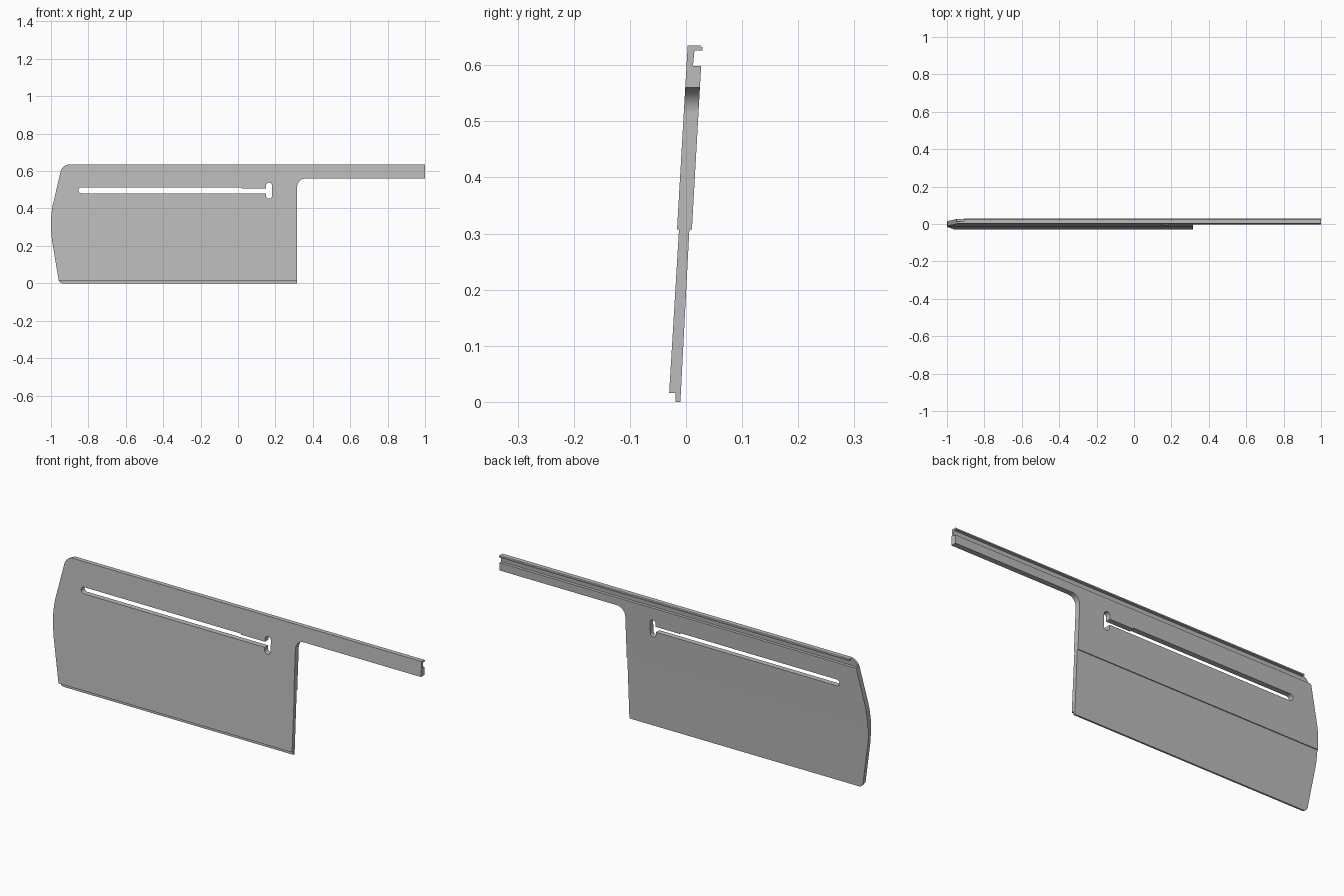
import bpy, bmesh, math
from mathutils import Vector

if "Cube" in bpy.data.objects:
    bpy.data.objects.remove(bpy.data.objects["Cube"], do_unlink=True)

grey = bpy.data.materials.new("plain_grey")
grey.use_nodes = True
grey.diffuse_color = (0.5, 0.5, 0.5, 1)
grey.node_tree.nodes["Principled BSDF"].inputs["Base Color"].default_value = (0.5, 0.5, 0.5, 1)


def prism(name, points, sweep):
    """Close a 3D outline and extrude it along the sweep vector."""
    bm = bmesh.new()
    face = bm.faces.new([bm.verts.new(p) for p in points])
    new = bmesh.ops.extrude_face_region(bm, geom=[face])["geom"]
    moved = [g for g in new if isinstance(g, bmesh.types.BMVert)]
    bmesh.ops.translate(bm, verts=moved, vec=Vector(sweep))
    bmesh.ops.recalc_face_normals(bm, faces=bm.faces)
    mesh = bpy.data.meshes.new(name)
    bm.to_mesh(mesh)
    bm.free()
    mesh.materials.append(grey)
    obj = bpy.data.objects.new(name, mesh)
    bpy.context.collection.objects.link(obj)
    return obj


def arc(cx, cz, r, start, end, n=10):
    angles = [math.radians(start + (end - start) * i / n) for i in range(n + 1)]
    return [(cx + r * math.cos(a), cz + r * math.sin(a)) for a in angles]


def front_prism(name, outline):
    return prism(name, [(x, -0.1, z) for x, z in outline], (0, 0.2, 0))


def cut(target, cutter, operation):
    cutter.hide_render = True
    mod = target.modifiers.new(cutter.name, "BOOLEAN")
    mod.object, mod.operation, mod.solver = cutter, operation, "EXACT"
    bpy.context.view_layer.objects.active = target
    bpy.ops.object.modifier_apply(modifier=mod.name)
    bpy.data.objects.remove(cutter, do_unlink=True)


# Leaning panel section with top lip, groove, mid step and bottom tongue
section = [(0.003, 0.635), (-0.016, 0.307), (-0.0125, 0.307), (-0.030, 0.016),
           (-0.019, 0.016), (-0.019, 0), (-0.010, 0), (0.006, 0.307),
           (0.0105, 0.307), (0.027, 0.599), (0.0125, 0.599), (0.015, 0.626),
           (0.029, 0.626), (0.029, 0.632), (0.025, 0.635)]
panel = prism("slotted_panel", [(-1.1, y, z) for y, z in section], (2.1, 0, 0))

# Outline: bowed left end, square right edge, filleted arm
outline = (arc(-0.90, 0.5855, 0.05, 90, 170)
           + arc(-0.4, 0.312, 0.6, 170, 190, 12)
           + arc(-0.935, 0.0245, 0.025, 190, 270)
           + [(0.316, -0.0005)]
           + arc(0.361, 0.515, 0.045, 180, 90)
           + [(1.1, 0.56), (1.1, 0.6355)])
cut(panel, front_prism("outline", outline), "INTERSECT")

# Long slot, slightly narrower near its right end
slot = arc(-0.837, 0.497, 0.016, 90, 270) + [(0.166, 0.481), (0.166, 0.508),
                                            (0.02, 0.508), (0.02, 0.513)]
cut(panel, front_prism("slot", slot), "DIFFERENCE")

# Upright rounded opening at the slot end
opening = arc(0.166, 0.522, 0.016, 0, 180) + arc(0.166, 0.468, 0.016, 180, 360)
cut(panel, front_prism("slot_end", opening), "DIFFERENCE")

# Lip stops short of the rounded corner
trim = [(-1.2, 0.0145, 0.602), (-0.91, 0.0145, 0.602),
        (-0.91, 0.0145, 0.7), (-1.2, 0.0145, 0.7)]
cut(panel, prism("lip_trim", trim, (0, 0.1, 0)), "DIFFERENCE")

# Smooth the curves, keep the edges crisp
bpy.ops.object.select_all(action="DESELECT")
panel.select_set(True)
bpy.context.view_layer.objects.active = panel
bpy.ops.object.shade_smooth_by_angle(angle=math.radians(30))
weighted = panel.modifiers.new("even_shading", "WEIGHTED_NORMAL")
weighted.keep_sharp = True
